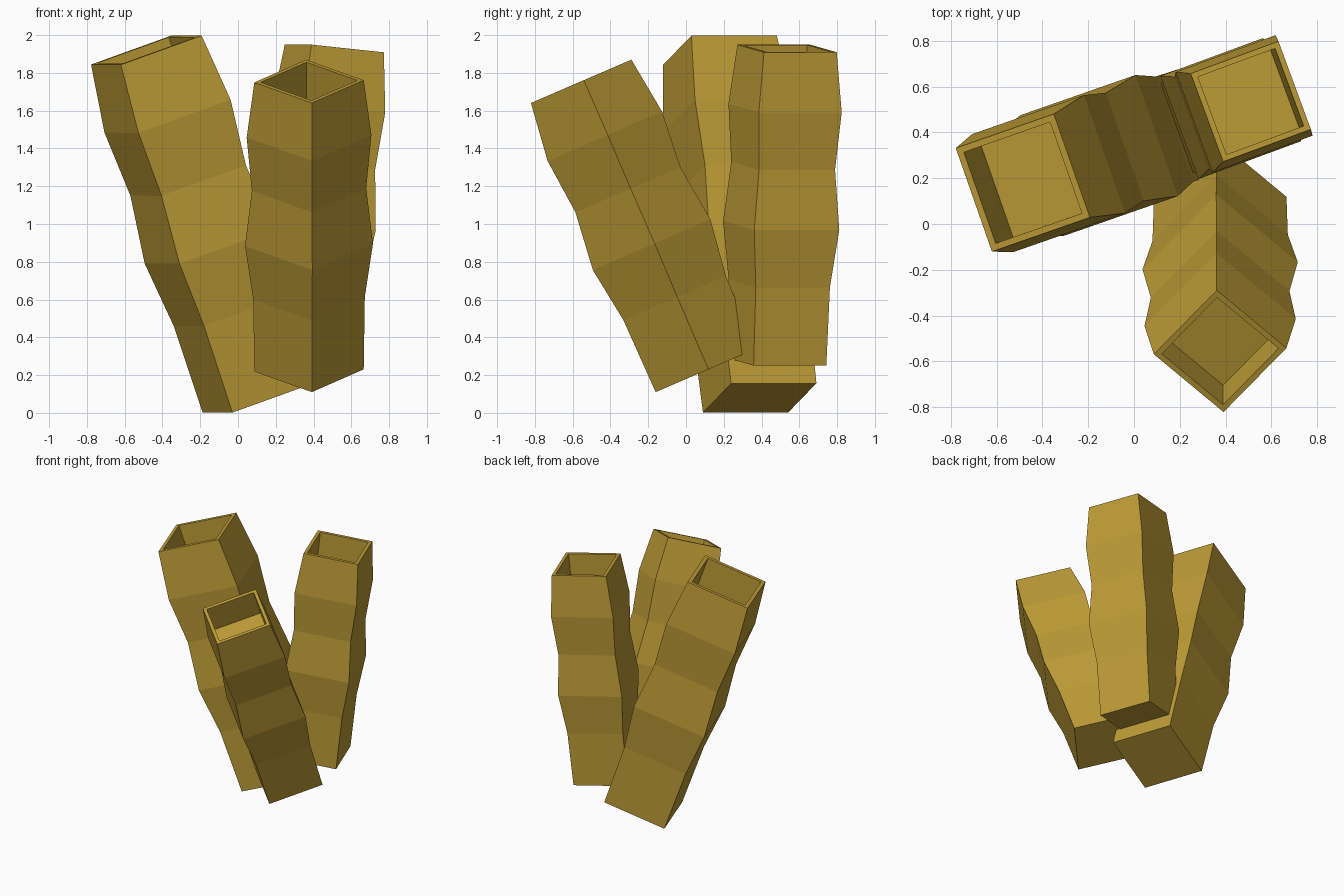
import bpy, bmesh
from mathutils import Vector

if "Cube" in bpy.data.objects:
    bpy.data.objects.remove(bpy.data.objects["Cube"])

# One flat golden brown for every stalk
gold = bpy.data.materials.new("golden_brown")
gold.diffuse_color = (0.51, 0.33, 0.037, 1)
gold.use_nodes = True
gold.node_tree.nodes["Principled BSDF"].inputs["Base Color"].default_value = gold.diffuse_color

SIDE, LENGTH = 0.41, 1.667
# (fraction of length, ring scale): swelling along the stalk
RINGS = [(0, 1), (0.25, 1.02), (0.435, 1.17), (0.625, 1.045), (0.81, 1.14), (1, 1)]
RIM, DEPTH = 0.88, 0.215      # opening size and depth of the hollow top


def stalk(name, base, top, side_dir, size=1.0):
    """Square tube with swollen joints, closed base and hollow top."""
    base, top = Vector(base), Vector(top)
    n = (top - base).normalized()
    u = Vector(side_dir)
    u = (u - n * u.dot(n)).normalized()
    v = n.cross(u)
    h = SIDE * size / 2
    length = LENGTH * size
    base = (base + top) / 2 - n * length / 2
    sections = [(t * length, s) for t, s in RINGS]
    sections += [(length, RIM), (length - DEPTH * size, RIM)]

    bm = bmesh.new()
    rings = []
    for d, s in sections:
        rings.append([bm.verts.new(base + n * d + (u * a + v * b) * h * s)
                      for a, b in ((-1, -1), (1, -1), (1, 1), (-1, 1))])
    for lo, hi in zip(rings, rings[1:]):
        for i in range(4):
            j = (i + 1) % 4
            bm.faces.new((lo[i], lo[j], hi[j], hi[i]))
    bm.faces.new(rings[0][::-1])     # closed base
    bm.faces.new(rings[-1])          # floor of the hollow
    bmesh.ops.recalc_face_normals(bm, faces=bm.faces)
    me = bpy.data.meshes.new(name)
    bm.to_mesh(me)
    bm.free()
    me.materials.append(gold)
    ob = bpy.data.objects.new(name, me)
    bpy.context.collection.objects.link(ob)


stalk("large_left_stalk", (0.105, 0.39, 0.08), (-0.485, 0.18, 1.92), (0.43, 0.15, 0.16), 1.167)
stalk("back_right_stalk", (0.355, 0.48, 0.27), (0.51, 0.535, 1.93), (0.38, 0.14, -0.04))
stalk("front_stalk", (0.376, 0.105, 0.225), (0.376, -0.555, 1.755), (0.275, 0.28, 0.12))
